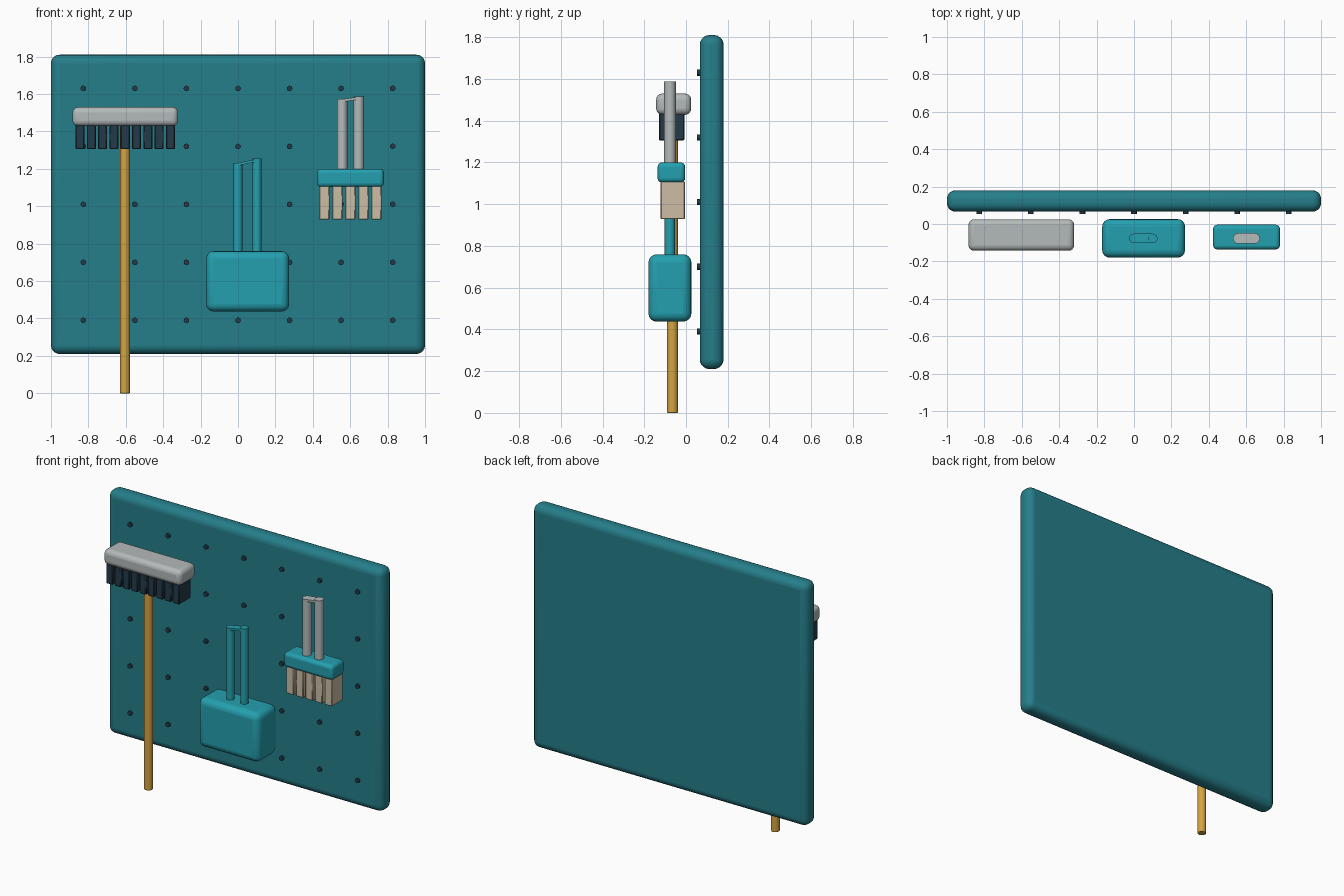
import bpy, bmesh, math
from mathutils import Vector

if "Cube" in bpy.data.objects:
    bpy.data.objects.remove(bpy.data.objects["Cube"])


def lin(c):
    c /= 255
    return c / 12.92 if c <= 0.04045 else ((c + 0.055) / 1.055) ** 2.4


def material(name, r, g, b):
    m = bpy.data.materials.new(name)
    m.diffuse_color = (lin(r), lin(g), lin(b), 1)
    m.use_nodes = True
    m.node_tree.nodes["Principled BSDF"].inputs["Base Color"].default_value = m.diffuse_color
    return m


BOARD = material("deep_teal", 37, 126, 138)
TEAL = material("bright_teal", 36, 160, 175)
GREY = material("light_grey", 180, 186, 186)
DARK = material("dark_slate", 36, 58, 72)
WOOD = material("golden_wood", 212, 164, 66)
BEIGE = material("bristle_beige", 204, 190, 166)


def finish(name, bm, mat, bevel=0, segments=4):
    me = bpy.data.meshes.new(name)
    bmesh.ops.recalc_face_normals(bm, faces=bm.faces[:])
    bm.to_mesh(me)
    bm.free()
    me.materials.append(mat)
    ob = bpy.data.objects.new(name, me)
    bpy.context.collection.objects.link(ob)
    if bevel:
        mod = ob.modifiers.new("rounding", "BEVEL")
        mod.width, mod.segments = bevel, segments
    bpy.ops.object.select_all(action="DESELECT")
    ob.select_set(True)
    bpy.context.view_layer.objects.active = ob
    bpy.ops.object.shade_smooth_by_angle(angle=math.radians(35))
    return ob


def box(name, x, y, z, mat, bevel=0, segments=4):
    """Box from (min, max) pairs."""
    bm = bmesh.new()
    bmesh.ops.create_cube(bm, size=1)
    for v in bm.verts:
        v.co = Vector([(a + b) / 2 + c * (b - a) for c, (a, b) in zip(v.co, (x, y, z))])
    return finish(name, bm, mat, bevel, segments)


def rod(name, start, end, r, mat, sides=20, bevel=0):
    """Cylinder between two points."""
    a, b = Vector(start), Vector(end)
    bm = bmesh.new()
    bmesh.ops.create_cone(bm, cap_ends=True, segments=sides, radius1=r, radius2=r,
                          depth=(b - a).length)
    rot = Vector((0, 0, 1)).rotation_difference(b - a)
    for v in bm.verts:
        v.co = rot @ v.co + (a + b) / 2
    return finish(name, bm, mat, bevel, 2)


def loop_handle(name, x1, x2, y, r, z0, top1, top2, mat):
    """Two upright legs joined by a thin sloping strip."""
    rod(name + "_left_leg", (x1, y, z0), (x1, y, top1), r, mat, 16)
    rod(name + "_right_leg", (x2, y, z0), (x2, y, top2), r, mat, 16)
    # rounded strip following the slope between the leg tops
    bm = bmesh.new()
    outline = []
    for cx, zc, start in ((x2, top2, -90), (x1, top1, 90)):
        for i in range(9):
            t = math.radians(start + i * 22.5)
            px = cx + r * math.cos(t)
            pz = top1 + (px - x1) / (x2 - x1) * (top2 - top1) * 0.85
            outline.append(bm.verts.new((px, y + r * math.sin(t), pz)))
    face = bm.faces.new(outline)
    ext = bmesh.ops.extrude_face_region(bm, geom=[face])
    for v in ext["geom"]:
        if isinstance(v, bmesh.types.BMVert):
            v.co.z -= 0.014
    finish(name + "_top", bm, mat)


# Pegboard and its holes
box("pegboard", (-1, 1), (0.066, 0.18), (0.21, 1.81), BOARD, 0.046, 5)
for i in range(7):
    for j in range(5):
        x, z = -0.827 + i * 0.2757, 0.39 + j * 0.31
        rod("peg_hole", (x, 0.053, z), (x, 0.068, z), 0.015, DARK, 12)

# Broom
rod("broom_handle", (-0.605, -0.065, 0), (-0.605, -0.065, 1.45), 0.027, WOOD, 20, 0.004)
box("broom_head", (-0.885, -0.32), (-0.143, 0.025), (1.428, 1.53), GREY, 0.03)
for i in range(9):
    x = -0.845 + i * 0.0605
    box("broom_bristle", (x - 0.024, x + 0.024), (-0.13, -0.008), (1.305, 1.435), DARK, 0.005, 1)

# Dustpan
box("dustpan_body", (-0.17, 0.273), (-0.18, 0.026), (0.437, 0.76), TEAL, 0.04)
loop_handle("dustpan_handle", -0.001, 0.101, -0.077, 0.025, 0.72, 1.232, 1.255, TEAL)

# Hand brush
box("brush_head", (0.423, 0.78), (-0.136, -0.004), (1.103, 1.2), TEAL, 0.022)
for i in range(5):
    x = 0.462 + i * 0.0695
    box("brush_bristle", (x - 0.027, x + 0.027), (-0.121, -0.005), (0.928, 1.11), BEIGE, 0.004, 1)
loop_handle("brush_handle", 0.557, 0.645, -0.077, 0.028, 1.18, 1.572, 1.587, GREY)
